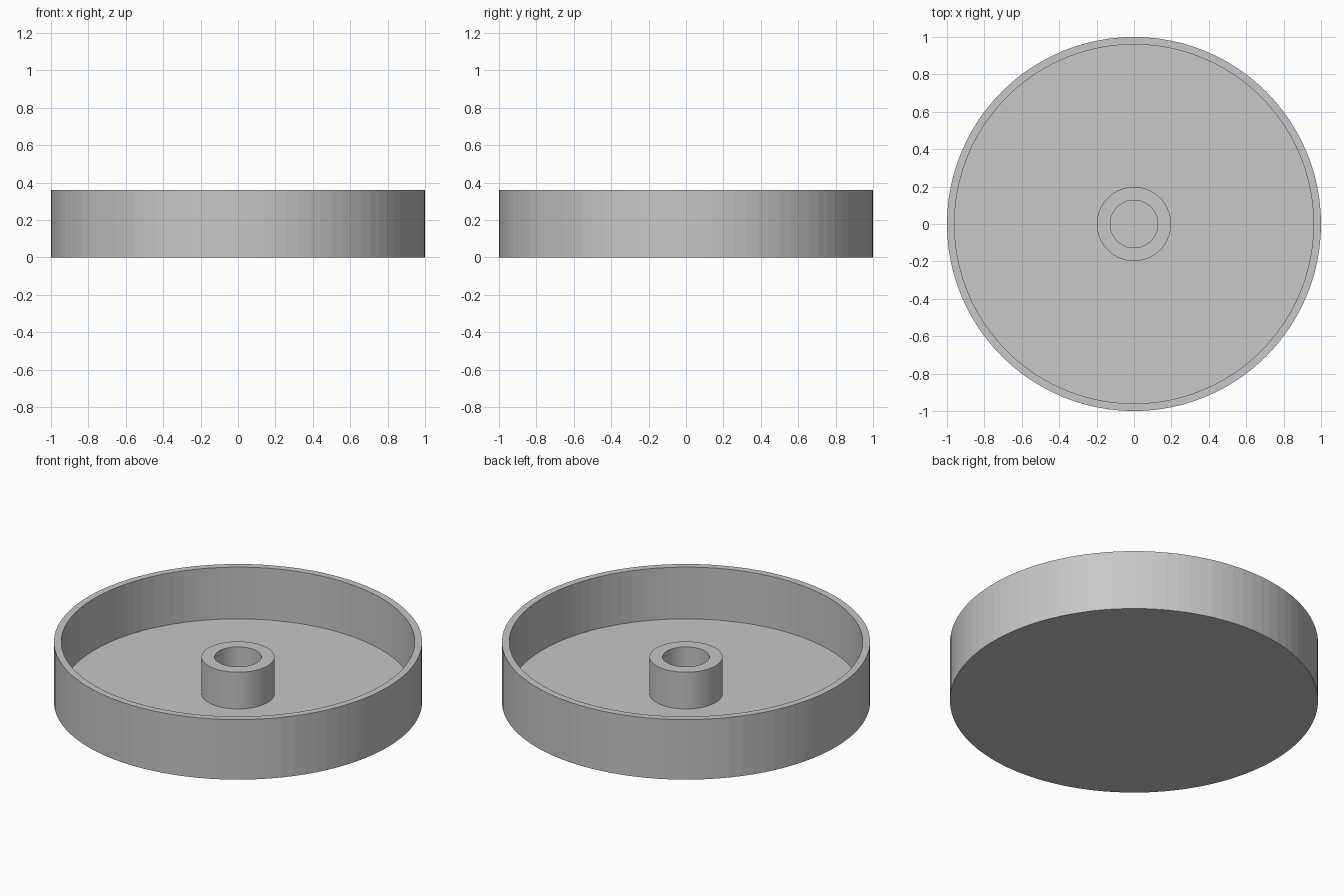
import bpy, bmesh, math

if "Cube" in bpy.data.objects:
    bpy.data.objects.remove(bpy.data.objects["Cube"])

SEGMENTS = 96

grey = bpy.data.materials.new("plain grey")
grey.diffuse_color = (0.57, 0.57, 0.57, 1)
grey.use_nodes = True
grey.node_tree.nodes["Principled BSDF"].inputs["Base Color"].default_value = grey.diffuse_color


def lathe(name, profile, closed=False):
    """Revolve (radius, height) points about z; open ends get flat caps."""
    bm = bmesh.new()
    rings = []
    for r, z in profile:
        rings.append([bm.verts.new((r * math.cos(2 * math.pi * i / SEGMENTS),
                                    r * math.sin(2 * math.pi * i / SEGMENTS), z))
                      for i in range(SEGMENTS)])
    pairs = list(zip(rings, rings[1:]))
    if closed:
        pairs.append((rings[-1], rings[0]))
    for a, b in pairs:
        for i in range(SEGMENTS):
            j = (i + 1) % SEGMENTS
            bm.faces.new((a[i], a[j], b[j], b[i]))
    if not closed:
        bm.faces.new(rings[0])
        bm.faces.new(rings[-1])
    bmesh.ops.recalc_face_normals(bm, faces=bm.faces)
    mesh = bpy.data.meshes.new(name)
    bm.to_mesh(mesh)
    bm.free()
    mesh.materials.append(grey)
    obj = bpy.data.objects.new(name, mesh)
    bpy.context.collection.objects.link(obj)
    return obj


# Round dish: closed base, thin upright wall, flat floor
lathe("dish", [(1.0, 0), (1.0, 0.36), (0.96, 0.36), (0.96, 0.05)])

# Hollow central hub standing on the floor
lathe("hub", [(0.198, 0.05), (0.198, 0.27), (0.127, 0.27), (0.127, 0.05)], closed=True)
